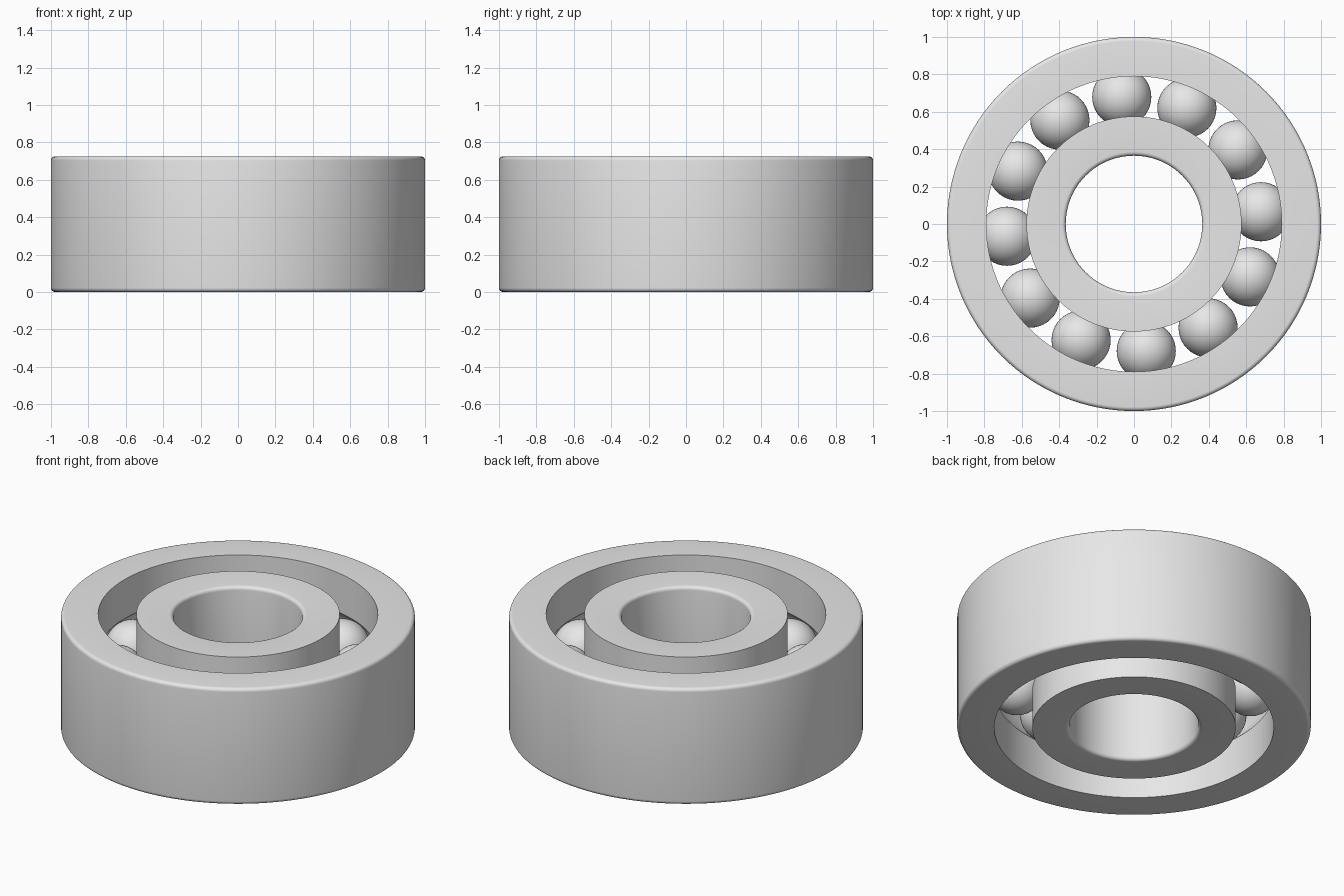
import bpy
import bmesh
from math import radians, pi, sin, cos, acos

cube = bpy.data.objects.get("Cube")
if cube:
    bpy.data.objects.remove(cube, do_unlink=True)

HEIGHT = 0.725
MID = HEIGHT / 2
PITCH = 0.682       # radius of the circle of ball centres
BALL = 0.158
GROOVE = 0.16
ROUND = 0.022
BALL_COUNT = 12

steel = bpy.data.materials.new("light_grey_steel")
steel.use_nodes = True
GREY = (0.8, 0.8, 0.8, 1)
steel.diffuse_color = GREY
steel.node_tree.nodes["Principled BSDF"].inputs["Base Color"].default_value = GREY


def finish(name, bm, angle):
    bmesh.ops.recalc_face_normals(bm, faces=bm.faces)
    mesh = bpy.data.meshes.new(name)
    bm.to_mesh(mesh)
    bm.free()
    mesh.materials.append(steel)
    obj = bpy.data.objects.new(name, mesh)
    bpy.context.collection.objects.link(obj)
    bpy.ops.object.select_all(action="DESELECT")
    bpy.context.view_layer.objects.active = obj
    obj.select_set(True)
    bpy.ops.object.shade_smooth_by_angle(angle=radians(angle))
    return obj


def ring_profile(plain_r, race_r, steps=6, race_steps=16):
    """Section with a rounded plain side and a ball groove on the other side."""
    side = 1 if race_r > plain_r else -1
    pts = []
    # rounded corners of the plain side, bottom then top
    for z0, start, end in ((ROUND, -pi / 2, 0), (HEIGHT - ROUND, 0, pi / 2)):
        for i in range(steps + 1):
            a = start + (end - start) * i / steps
            pts.append((plain_r + side * ROUND * (1 - cos(a)), z0 + ROUND * sin(a)))
    # race side from top to bottom, with the groove arc at mid height
    pts.append((race_r, HEIGHT))
    half = acos(abs(race_r - PITCH) / GROOVE)
    for i in range(race_steps + 1):
        a = half - 2 * half * i / race_steps
        pts.append((PITCH - side * GROOVE * cos(a), MID + GROOVE * sin(a)))
    pts.append((race_r, 0))
    return pts


def lathe(name, profile, segments=128):
    bm = bmesh.new()
    verts = [bm.verts.new((r, 0, z)) for r, z in profile]
    edges = [bm.edges.new((v, verts[i - 1])) for i, v in enumerate(verts)]
    bmesh.ops.spin(bm, geom=verts + edges, cent=(0, 0, 0), axis=(0, 0, 1),
                   angle=2 * pi, steps=segments, use_merge=True)
    bmesh.ops.remove_doubles(bm, verts=bm.verts, dist=0.0001)
    return finish(name, bm, 30)


# Rings
lathe("outer_ring", ring_profile(1.0, 0.79))
lathe("inner_ring", ring_profile(0.365, 0.575))

# Balls share one mesh
first = None
for k in range(BALL_COUNT):
    if first is None:
        bm = bmesh.new()
        bmesh.ops.create_uvsphere(bm, u_segments=40, v_segments=24, radius=BALL)
        ball = first = finish("ball_1", bm, 60)
    else:
        ball = bpy.data.objects.new(f"ball_{k + 1}", first.data)
        bpy.context.collection.objects.link(ball)
    a = radians(5.5) + 2 * pi * k / BALL_COUNT
    ball.location = (PITCH * cos(a), PITCH * sin(a), MID)
